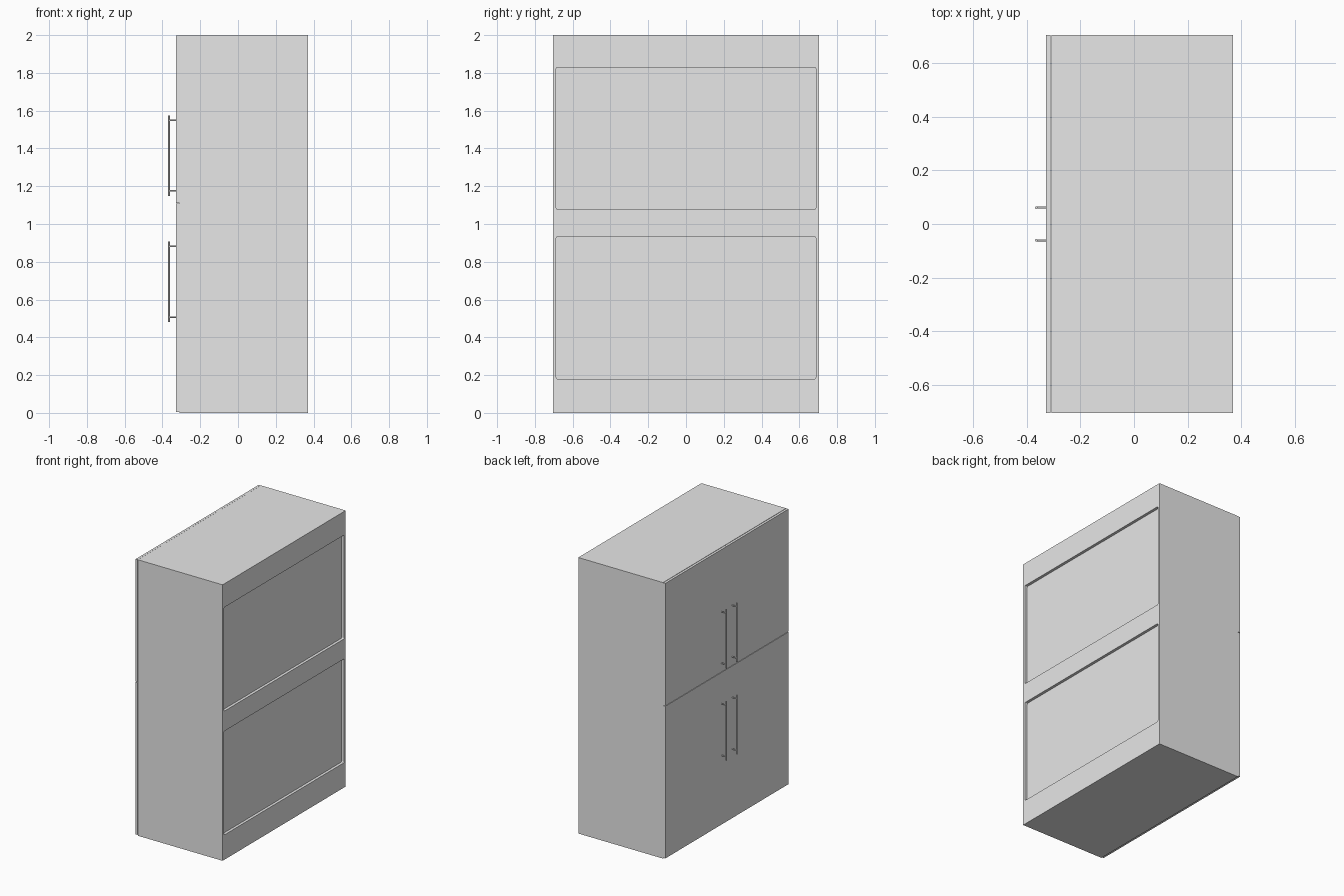
import bpy
from mathutils import Vector

cube = bpy.data.objects.get("Cube")
if cube:
    bpy.data.objects.remove(cube, do_unlink=True)

# One plain grey finish
grey = bpy.data.materials.new("light_grey")
grey.use_nodes = True
grey.diffuse_color = (0.8, 0.8, 0.8, 1)
grey.node_tree.nodes["Principled BSDF"].inputs["Base Color"].default_value = (0.8, 0.8, 0.8, 1)


def box(name, low, high):
    low, high = Vector(low), Vector(high)
    bpy.ops.mesh.primitive_cube_add(size=1, location=(low + high) / 2)
    obj = bpy.context.object
    obj.name = name
    obj.scale = high - low
    bpy.ops.object.transform_apply(location=False, rotation=False, scale=True)
    obj.data.materials.append(grey)
    return obj


def rod(name, start, end, radius):
    start, end = Vector(start), Vector(end)
    axis = end - start
    bpy.ops.mesh.primitive_cylinder_add(vertices=20, radius=radius, depth=axis.length,
                                        location=(start + end) / 2)
    obj = bpy.context.object
    obj.name = name
    obj.rotation_euler = axis.to_track_quat("Z", "Y").to_euler()
    obj.data.materials.append(grey)
    bpy.ops.object.shade_smooth_by_angle()
    return obj


HALF_WIDTH = 0.705
BACK, CARCASS_FRONT = 0.37, -0.309
DOOR_INNER, DOOR_OUTER = -0.311, -0.328
SEAM = 1.11

# Carcass with two shallow round-cornered recesses in the back
carcass = box("carcass", (CARCASS_FRONT, -HALF_WIDTH, 0), (BACK, HALF_WIDTH, 2))
for low, high in ((0.18, 0.932), (1.077, 1.829)):
    cutter = box("recess_cutter", (BACK - 0.02, -0.687, low), (BACK + 0.1, 0.687, high))
    cutter.hide_render = True
    # Round only the edges that run through the panel
    for edge in cutter.data.edges:
        a, b = (cutter.data.vertices[i].co for i in edge.vertices)
        if abs(a.x - b.x) > 0.01:
            weights = cutter.data.attributes.get("bevel_weight_edge") or \
                cutter.data.attributes.new("bevel_weight_edge", "FLOAT", "EDGE")
            weights.data[edge.index].value = 1
    bevel = cutter.modifiers.new("round_corners", "BEVEL")
    bevel.limit_method = "WEIGHT"
    bevel.width = 0.007
    bevel.segments = 3
    cut = carcass.modifiers.new("recess", "BOOLEAN")
    cut.operation = "DIFFERENCE"
    cut.solver = "EXACT"
    cut.object = cutter
    bpy.context.view_layer.objects.active = carcass
    bpy.ops.object.modifier_apply(modifier=cut.name)
    bpy.data.objects.remove(cutter, do_unlink=True)

# Two pairs of doors, each with a bar handle beside the middle seam
tiers = (("lower", 0.006, SEAM - 0.0015, 0.48, 0.908),
         ("upper", SEAM + 0.0015, 1.999, 1.148, 1.575))
for tier, bottom, top, handle_low, handle_high in tiers:
    for side, sign in (("near", -1), ("far", 1)):
        edges = sorted((sign * 0.0005, sign * HALF_WIDTH))
        box(f"{tier}_{side}_door", (DOOR_OUTER, edges[0], bottom), (DOOR_INNER, edges[1], top))

        y, x = sign * 0.061, -0.365
        rod(f"{tier}_{side}_handle_bar", (x, y, handle_low), (x, y, handle_high), 0.005)
        for z in (handle_low + 0.027, handle_high - 0.027):
            rod(f"{tier}_{side}_handle_post", (x, y, z), (DOOR_OUTER + 0.002, y, z), 0.004)
